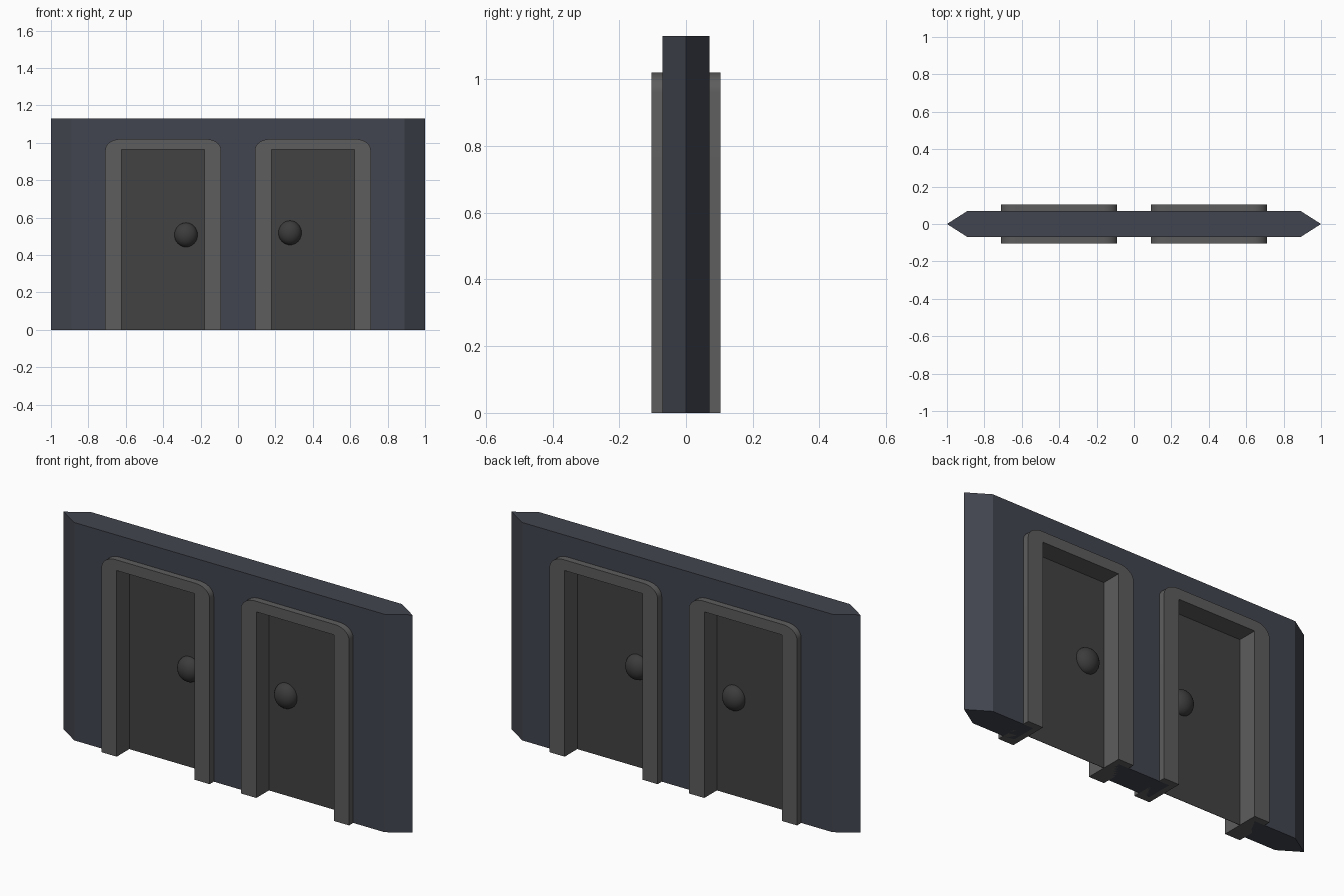
import bpy, bmesh, math
from mathutils import Matrix

if "Cube" in bpy.data.objects:
    bpy.data.objects.remove(bpy.data.objects["Cube"])


def material(name, rgb):
    m = bpy.data.materials.new(name)
    m.diffuse_color = (*rgb, 1)
    m.use_nodes = True
    m.node_tree.nodes["Principled BSDF"].inputs["Base Color"].default_value = m.diffuse_color
    return m


WALL = material("slate", (0.055, 0.06, 0.08))
FRAME = material("frame_grey", (0.11, 0.11, 0.11))
DOOR = material("door_grey", (0.055, 0.055, 0.055))
KNOB = material("knob_grey", (0.045, 0.045, 0.045))


def finish(name, bm, mat):
    bmesh.ops.recalc_face_normals(bm, faces=bm.faces[:])
    me = bpy.data.meshes.new(name)
    bm.to_mesh(me)
    bm.free()
    ob = bpy.data.objects.new(name, me)
    bpy.context.collection.objects.link(ob)
    if mat:
        me.materials.append(mat)
    return ob


def smooth(ob):
    bpy.ops.object.select_all(action='DESELECT')
    ob.select_set(True)
    bpy.context.view_layer.objects.active = ob
    bpy.ops.object.shade_smooth_by_angle(angle=math.radians(35))


def prism(name, points, direction, mat=None):
    """Extrude a closed outline of 3D points along a direction."""
    bm = bmesh.new()
    face = bm.faces.new([bm.verts.new(p) for p in points])
    if any(direction):
        geo = bmesh.ops.extrude_face_region(bm, geom=[face], use_keep_orig=True)
        moved = [v for v in geo['geom'] if isinstance(v, bmesh.types.BMVert)]
        bmesh.ops.translate(bm, vec=direction, verts=moved)
    return finish(name, bm, mat)


def corner(cx, cz, rx, rz, start, steps=8):
    return [(cx + rx * math.cos(a), cz + rz * math.sin(a))
            for a in (start + math.pi / 2 * i / steps for i in range(steps + 1))]


# Wall with pointed ends
wall = prism("wall", [(-1, 0, 0), (-.89, -.07, 0), (.89, -.07, 0),
                      (1, 0, 0), (.89, .07, 0), (-.89, .07, 0)], (0, 0, 1.13), WALL)

X0, X1, TOP = .09, .71, 1.02        # frame outside
I0, I1, ITOP = .178, .623, .965     # frame opening
RX, RZ = .08, .06                   # rounded top corners

for label, s, knob_z in (("left", -1, .508), ("right", 1, .519)):
    # Opening through the wall, its edge hidden inside the frame
    c0, c1, ct = I0 - .03, I1 + .03, ITOP + .02
    cutter = prism(label + "_opening_cutter",
                   [(s * x, -.3, z) for x, z in ((c0, -.1), (c1, -.1), (c1, ct), (c0, ct))],
                   (0, .6, 0))
    cutter.hide_render = True
    cutter.hide_set(True)
    cut = wall.modifiers.new(label + "_opening", 'BOOLEAN')
    cut.operation, cut.solver, cut.object = 'DIFFERENCE', 'EXACT', cutter

    # Door frame, right through the wall
    outline = ([(X1, 0)] + corner(X1 - RX, TOP - RZ, RX, RZ, 0)
               + corner(X0 + RX, TOP - RZ, RX, RZ, math.pi / 2)
               + [(X0, 0), (I0, 0), (I0, ITOP), (I1, ITOP), (I1, 0)])
    smooth(prism(label + "_door_frame", [(s * x, -.104, z) for x, z in outline],
                 (0, .208, 0), FRAME))

    # Thin door sheet in the middle of the frame
    prism(label + "_door", [(s * x, -.001, z) for x, z in
                            ((I0, 0), (I1, 0), (I1, ITOP), (I0, ITOP))], (0, .002, 0), DOOR)

    # Oval knob, showing on both sides of the door
    bm = bmesh.new()
    bmesh.ops.create_uvsphere(bm, u_segments=32, v_segments=16, radius=1,
                              matrix=Matrix.Translation((s * .278, 0, knob_z))
                              @ Matrix.Diagonal((.062, .05, .065, 1)))
    smooth(finish(label + "_knob", bm, KNOB))
